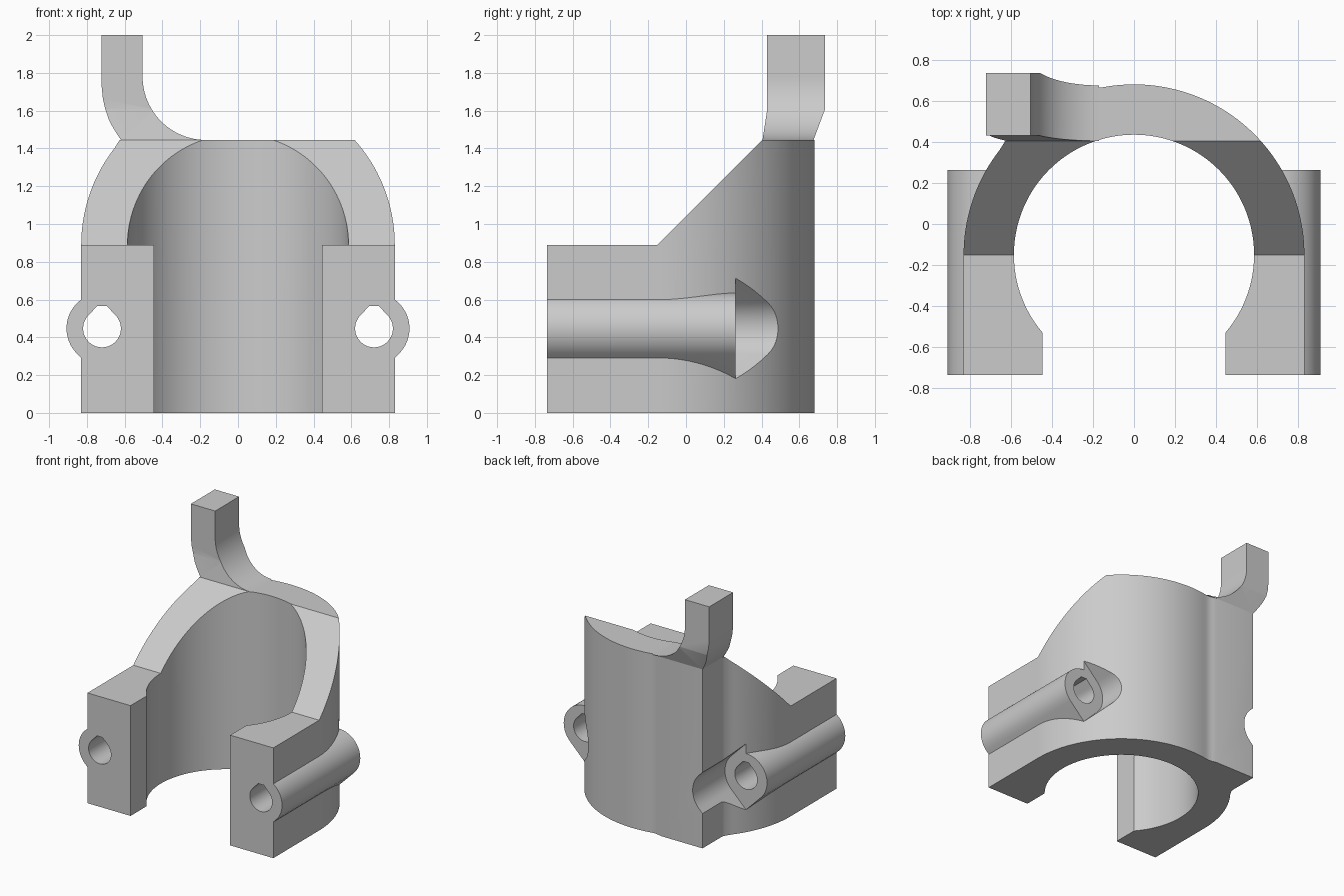
import bpy, bmesh
from math import sin, cos, pi, radians, atan2

cube = bpy.data.objects.get("Cube")
if cube:
    bpy.data.objects.remove(cube)

CY, R_OUT, R_IN = -0.15, 0.83, 0.585      # ring centre and radii
FRONT, TOP = -0.735, 1.445
LUG_X, LUG_Z, LUG_R, LUG_END = 0.72, 0.447, 0.188, 0.263

grey = bpy.data.materials.new("light_grey")
grey.use_nodes = True
grey.diffuse_color = (0.6, 0.6, 0.6, 1)
grey.node_tree.nodes["Principled BSDF"].inputs["Base Color"].default_value = (0.6, 0.6, 0.6, 1)


def arc(cx, cy, r, a0, a1, n):
    """Points on a circular arc, angles in degrees."""
    steps = [radians(a0 + (a1 - a0) * i / n) for i in range(n + 1)]
    return [(cx + r * cos(a), cy + r * sin(a)) for a in steps]


def prism(name, pts, axis, lo, hi):
    """Extrude a 2D outline along x, y or z."""
    place = {"x": lambda p, t: (t, p[0], p[1]),
             "y": lambda p, t: (p[0], t, p[1]),
             "z": lambda p, t: (p[0], p[1], t)}[axis]
    bm = bmesh.new()
    a = [bm.verts.new(place(p, lo)) for p in pts]
    b = [bm.verts.new(place(p, hi)) for p in pts]
    bm.faces.new(a)
    bm.faces.new(b)
    for i in range(len(pts)):
        j = (i + 1) % len(pts)
        bm.faces.new((a[i], a[j], b[j], b[i]))
    bmesh.ops.recalc_face_normals(bm, faces=bm.faces)
    mesh = bpy.data.meshes.new(name)
    bm.to_mesh(mesh)
    bm.free()
    mesh.materials.append(grey)
    obj = bpy.data.objects.new(name, mesh)
    bpy.context.collection.objects.link(obj)
    return obj


def combine(target, other, operation):
    """Apply a boolean and discard the helper."""
    other.hide_render = True
    mod = target.modifiers.new("cut", "BOOLEAN")
    mod.object, mod.operation, mod.solver = other, operation, "EXACT"
    bpy.context.view_layer.objects.active = target
    bpy.ops.object.modifier_apply(modifier=mod.name)
    bpy.data.objects.remove(other)


def smooth(obj):
    bpy.ops.object.select_all(action="DESELECT")
    obj.select_set(True)
    bpy.context.view_layer.objects.active = obj
    bpy.ops.object.shade_smooth_by_angle(angle=radians(25))


# Body: arched outline with a square pad at the back right corner
start = 180 - math_angle if (math_angle := 0) else 0
outline = [(-R_OUT, FRONT), (R_OUT, FRONT)]
outline += arc(0, CY, R_OUT, 0, 101, 48)
outline += [(-0.19, 0.662), (-0.22, 0.667), (-0.255, 0.675), (-0.62, 0.675),
            (-0.62, 0.43), (-0.627, 0.405)]
outline += arc(0, CY, R_OUT, 142, 180, 18)
body = prism("clamp_body", outline, "z", 0, TOP)

# Side lugs: round tubes with a pointed underside
for s in (-1, 1):
    drop = arc(s * LUG_X, LUG_Z, LUG_R, -45, 225, 48)
    drop.append((s * LUG_X, LUG_Z - LUG_R * 2 ** 0.5))
    combine(body, prism("lug", drop, "y", FRONT, LUG_END), "UNION")

# Central bore and front opening
combine(body, prism("bore", arc(0, CY, R_IN, 0, 357.5, 143), "z", -1, 3), "DIFFERENCE")
slot = [(-0.445, -1), (0.445, -1), (0.445, -0.4), (-0.445, -0.4)]
combine(body, prism("slot", slot, "z", -1, 3), "DIFFERENCE")

# Sloped top
wedge = [(-1, 0.89), (CY, 0.89), (0.405, TOP), (0.605, TOP + 0.2), (-1, TOP + 0.2)]
combine(body, prism("wedge", wedge, "x", -2, 2), "DIFFERENCE")

# Bolt holes with a flattened point, and clearance pockets behind the lugs
for s in (-1, 1):
    x = s * LUG_X
    hole = arc(x, LUG_Z, 0.1, 135, 405, 40) + [(x + 0.025, 0.566), (x - 0.025, 0.566)]
    combine(body, prism("bolt_hole", hole, "y", -1, 1), "DIFFERENCE")
    tip = LUG_R * 2 ** 0.5
    pocket = arc(x, LUG_Z, LUG_R, -45, 45, 16) + [(x, LUG_Z + tip)]
    pocket += arc(x, LUG_Z, LUG_R, 135, 225, 16) + [(x, LUG_Z - tip)]
    combine(body, prism("pocket", pocket, "y", LUG_END, 1), "DIFFERENCE")
smooth(body)

# Upright arm: curved outline, leaning back over its lowest part
BEND = 1.605
curve_in = arc(-0.17, 1.785, 0.335, 180, 270, 24)
curve_in = [(x, TOP + (z - 1.45) * 1.0) for x, z in curve_in]
arm_pts = [(-0.62, TOP), (-0.66, 1.507), (-0.683, 1.55), (-0.702, BEND),
           (-0.715, 1.66), (-0.722, 1.73), (-0.722, 2), (-0.505, 2)] + curve_in
arm = prism("upright_arm", arm_pts, "y", 0.43, 0.735)
bm = bmesh.new()
bm.from_mesh(arm.data)
bmesh.ops.bisect_plane(bm, geom=bm.verts[:] + bm.edges[:] + bm.faces[:],
                       plane_co=(0, 0, BEND), plane_no=(0, 0, 1))
for v in bm.verts:
    t = max(0, (BEND - v.co.z) / (BEND - TOP))
    v.co.y -= t * (0.06 if v.co.y > 0.6 else 0.025)
bm.to_mesh(arm.data)
bm.free()
smooth(arm)
